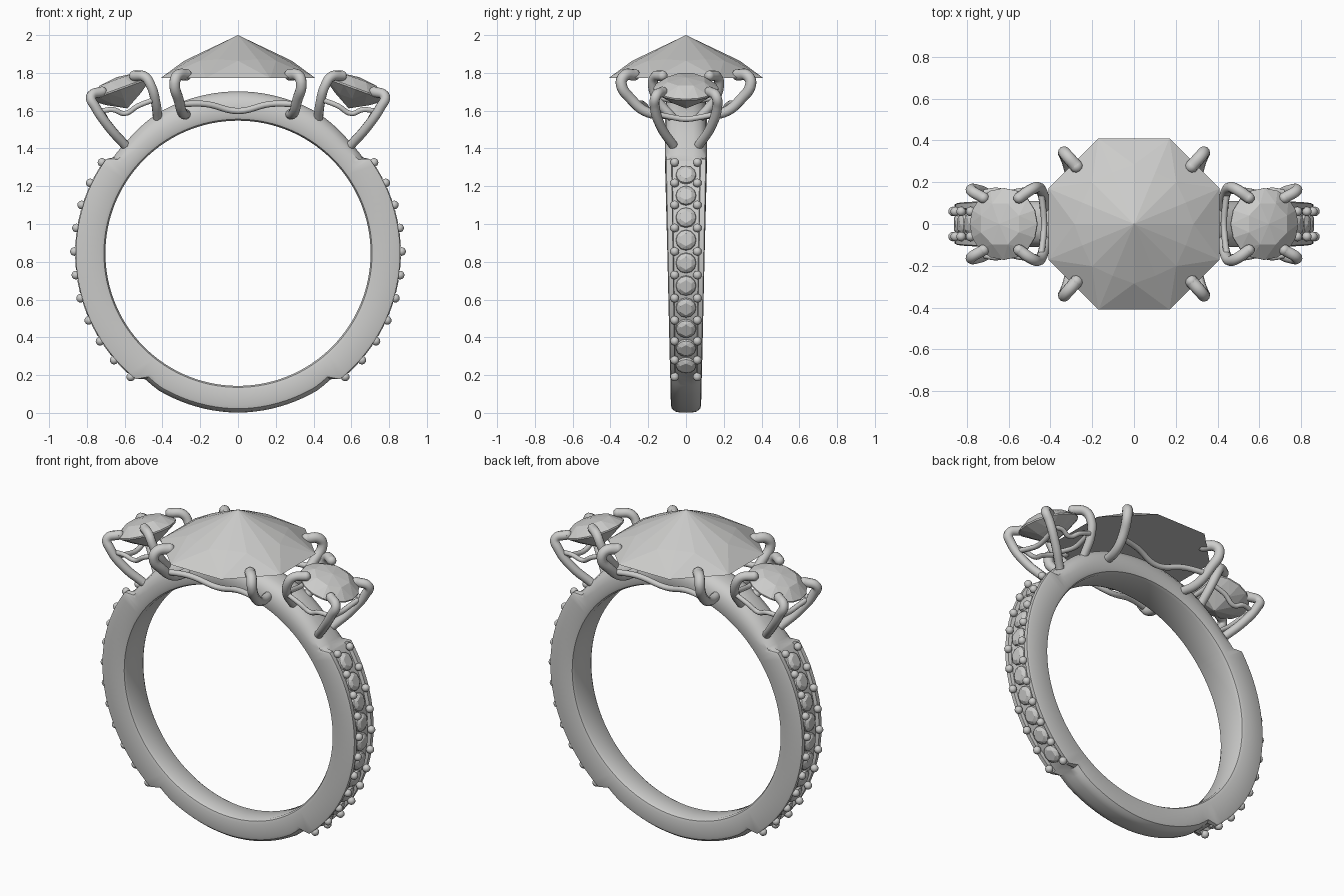
import bpy, bmesh, math
from mathutils import Matrix, Vector

cube = bpy.data.objects.get("Cube")
if cube:
    bpy.data.objects.remove(cube, do_unlink=True)

CZ = 0.845          # height of the ring centre
INNER = 0.702       # finger hole radius

mat = bpy.data.materials.new("silver_grey")
mat.use_nodes = True
GREY = (0.6, 0.6, 0.59, 1)
mat.diffuse_color = GREY
mat.node_tree.nodes["Principled BSDF"].inputs["Base Color"].default_value = GREY


def finish(name, bm, smooth=None):
    bmesh.ops.recalc_face_normals(bm, faces=bm.faces)
    me = bpy.data.meshes.new(name)
    bm.to_mesh(me)
    bm.free()
    me.materials.append(mat)
    ob = bpy.data.objects.new(name, me)
    bpy.context.collection.objects.link(ob)
    if smooth:
        bpy.ops.object.select_all(action='DESELECT')
        ob.select_set(True)
        bpy.context.view_layer.objects.active = ob
        bpy.ops.object.shade_smooth_by_angle(angle=math.radians(smooth))
    return ob


def circle(r, h, n, phase=0.0):
    step = 2 * math.pi / n
    return [Vector((r * math.cos((i + phase) * step), r * math.sin((i + phase) * step), h))
            for i in range(n)]


def add_hull(bm, points, matrix):
    verts = [bm.verts.new(matrix @ p) for p in points]
    bmesh.ops.convex_hull(bm, input=verts)


def radial(deg, r, side, y=0.0):
    a = math.radians(deg)
    return Vector((side * r * math.cos(a), y, CZ + r * math.sin(a)))


def tilt(side, deg):
    # frame whose local z leans away from vertical towards the given side
    return Matrix.Rotation(side * math.radians(deg), 4, 'Y')


# Band: stations of angle, outer radius, rounding depth, pave weight
stations = [(-90, .845, .04, 0), (-60, .84, .04, 0), (-54, .83, .04, 0), (-51, .858, .03, 1),
            (35.5, .858, .03, 1), (38, .835, .05, 0), (45, .838, .07, 0), (60, .858, .09, 0),
            (90, .86, .09, 0)]


def station(deg):
    for s, e in zip(stations, stations[1:]):
        if deg <= e[0]:
            t = (deg - s[0]) / (e[0] - s[0])
            return [s[k] + (e[k] - s[k]) * t for k in (1, 2, 3)]


def half_section(deg):
    ro, c, w = station(deg)
    z = CZ + ro * math.sin(math.radians(deg))
    hw = 0.08 + 0.03 * min(z / 1.35, 1)
    base = [(.78, INNER), (.94, INNER + .008), (1, INNER + .025)]
    plain = [(1, ro - c), (.94, ro - c * .55), (.7, ro - c * .17), (.35, ro - c * .03)]
    pave = [(1, ro - .012), (.95, ro), (.7, ro), (.66, ro - .02)]
    mixed = [(p[0] + (q[0] - p[0]) * w, p[1] + (q[1] - p[1]) * w) for p, q in zip(plain, pave)]
    return [(f * hw, r) for f, r in base + mixed]


bm = bmesh.new()
right = sorted(set(range(-90, 91, 3)) | {s[0] for s in stations})
loop = [(d, 1) for d in right] + [(d, -1) for d in reversed(right[1:-1])]
rings = []
for deg, side in loop:
    half = half_section(deg)
    sec = half + [(-y, r) for y, r in reversed(half)]
    rings.append([bm.verts.new(radial(deg, r, side, y)) for y, r in sec])
for a, b in zip(rings, rings[1:] + rings[:1]):
    n = len(a)
    for i in range(n):
        bm.faces.new((a[i], a[(i + 1) % n], b[(i + 1) % n], b[i]))
finish("band", bm, 35)

# Pave stones and beads down both shoulders
STEP, FIRST = 8.28, 29.6
stones, beads = bmesh.new(), bmesh.new()
for side in (1, -1):
    for i in range(10):
        deg = FIRST - i * STEP
        m = Matrix.Translation(radial(deg, .84, side)) @ tilt(side, 90 - deg)
        add_hull(stones, circle(.055, -.005, 12) + circle(.052, .008, 12) + circle(.034, .022, 6), m)
    for i in range(11):
        deg = FIRST + STEP / 2 - i * STEP
        for y in (-.06, .06):
            m = Matrix.Translation(radial(deg, .866, side, y))
            bmesh.ops.create_uvsphere(beads, u_segments=12, v_segments=8, radius=.023, matrix=m)
finish("pave_stones", stones)
finish("pave_beads", beads, 60)

# Centre stone: octagonal girdle, faceted crown rising to a point
bm = bmesh.new()
crown = circle(.285, .092, 8) + circle(.268, .1, 8, .5)
add_hull(bm, circle(.444, 0, 8, .5) + crown + [Vector((0, 0, .228))],
         Matrix.Translation((0, 0, 1.772)))
finish("centre_stone", bm)

# Side stones: round brilliants leaning outwards
for side, label in ((1, "left"), (-1, "right")):
    bm = bmesh.new()
    pts = circle(.172, 0, 16) + circle(.172, -.008, 16) + circle(.105, .048, 8, .5)
    pts += circle(.1, -.06, 8) + [Vector((0, 0, .06)), Vector((0, 0, -.115))]
    add_hull(bm, pts, Matrix.Translation((side * .625, 0, 1.72)) @ tilt(side, 20))
    finish(label + "_side_stone", bm)


def wire(name, points, radius, taper=1.0):
    # round wire through the points, with ball ends
    cu = bpy.data.curves.new(name, 'CURVE')
    cu.dimensions = '3D'
    cu.bevel_depth, cu.bevel_resolution, cu.resolution_u = radius, 3, 6
    cu.use_fill_caps = True
    sp = cu.splines.new('BEZIER')
    sp.bezier_points.add(len(points) - 1)
    for i, (bp, p) in enumerate(zip(sp.bezier_points, points)):
        bp.co = p
        bp.handle_left_type = bp.handle_right_type = 'AUTO'
        bp.radius = 1 + (taper - 1) * i / (len(points) - 1)
    tmp = bpy.data.objects.new(name + "_path", cu)
    bpy.context.collection.objects.link(tmp)
    dg = bpy.context.evaluated_depsgraph_get()
    me = bpy.data.meshes.new_from_object(tmp.evaluated_get(dg))
    bm = bmesh.new()
    bm.from_mesh(me)
    bpy.data.objects.remove(tmp, do_unlink=True)
    bpy.data.meshes.remove(me)
    for p, r in ((points[0], radius), (points[-1], radius * taper)):
        bmesh.ops.create_uvsphere(bm, u_segments=10, v_segments=8, radius=r,
                                  matrix=Matrix.Translation(p))
    finish(name, bm, 60)


def flip(points, sx, sy):
    return [(x * sx, y * sy, z) for x, y, z in points]


# Prongs, one of each kind per quarter
centre_prong = [(.27, .07, 1.58), (.295, .2, 1.59), (.315, .29, 1.66), (.335, .343, 1.745),
                (.32, .325, 1.785), (.275, .275, 1.79)]
outer_prong = [(.6, .07, 1.42), (.68, .13, 1.51), (.755, .165, 1.62), (.778, .16, 1.675),
               (.72, .125, 1.7)]
inner_prong = [(.425, .07, 1.56), (.437, .145, 1.65), (.46, .175, 1.73), (.492, .165, 1.778),
               (.55, .125, 1.785)]
for sx, lr in ((1, "left"), (-1, "right")):
    for sy, fb in ((-1, "front"), (1, "back")):
        tag = fb + "_" + lr
        wire("centre_prong_" + tag, flip(centre_prong, sx, sy), .026, 1.2)
        wire("outer_prong_" + tag, flip(outer_prong, sx, sy), .025, 1.1)
        wire("inner_prong_" + tag, flip(inner_prong, sx, sy), .025, 1.1)
        # wavy rail joining the outer and inner prongs
        rail = [(.72, .15, 1.6), (.66, .16, 1.605), (.6, .15, 1.585), (.53, .16, 1.625),
                (.44, .155, 1.66)]
        wire("side_rail_" + tag, flip(rail, sx, sy), .014)
    # cross rails under each side stone
    for label, x, y, z in (("outer", .715, .145, 1.58), ("inner", .445, .15, 1.67)):
        cross = [(x, -y, z), (x - .01, -y / 2, z - .015), (x - .015, 0, z - .025),
                 (x - .01, y / 2, z - .015), (x, y, z)]
        wire(label + "_cross_rail_" + lr, flip(cross, sx, 1), .015)

# Gallery rails in front of and behind the centre setting
gallery = [(-.31, .26, 1.635), (-.17, .23, 1.635), (0, .2, 1.598), (.17, .23, 1.635),
           (.31, .26, 1.635)]
for sy, fb in ((-1, "front"), (1, "back")):
    wire("gallery_rail_" + fb, flip(gallery, 1, sy), .017)
